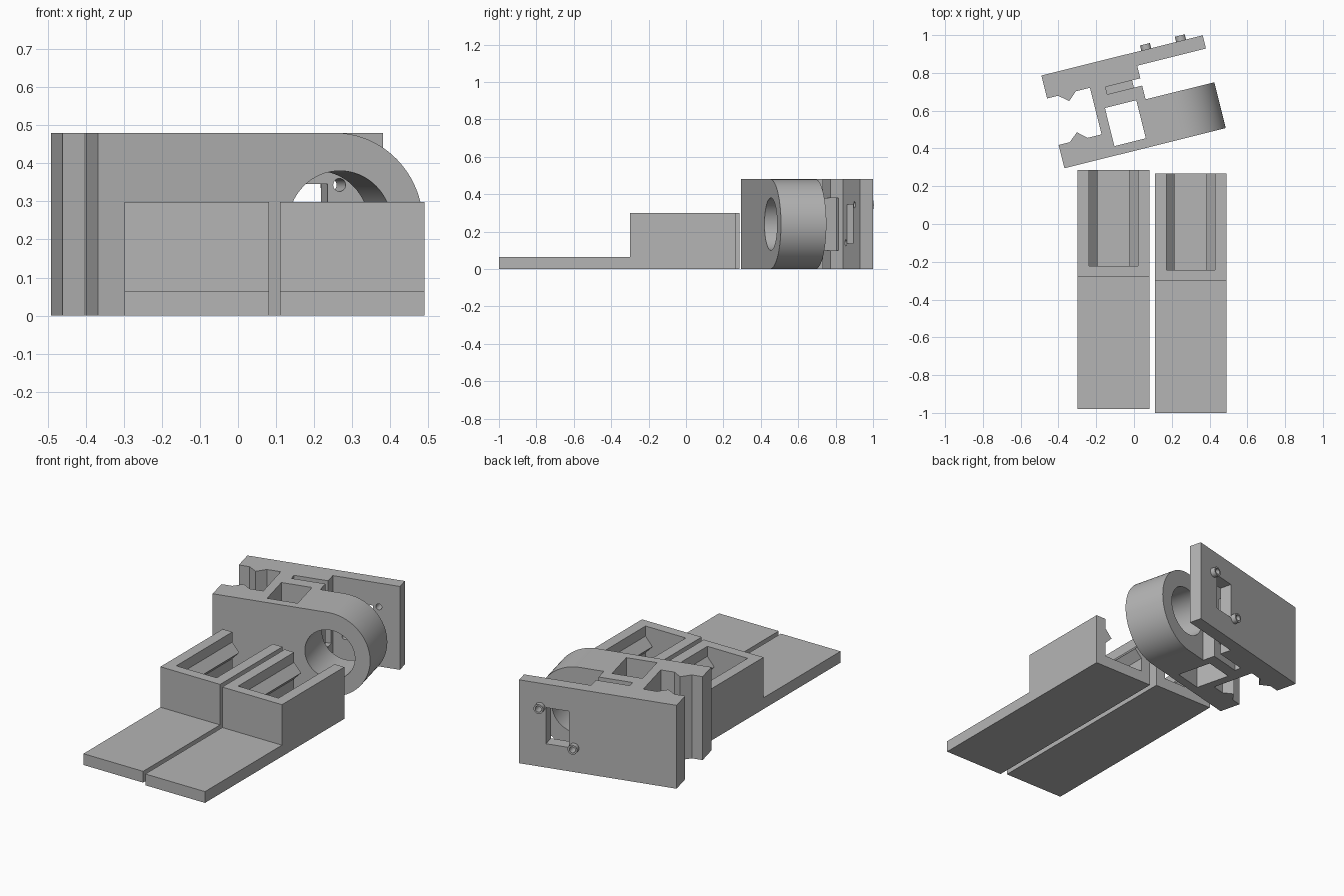
import bpy, bmesh, math
from mathutils import Matrix

if "Cube" in bpy.data.objects:
    bpy.data.objects.remove(bpy.data.objects["Cube"])

grey = bpy.data.materials.new("plain grey")
grey.diffuse_color = (0.46, 0.46, 0.46, 1)
grey.use_nodes = True
grey.node_tree.nodes["Principled BSDF"].inputs["Base Color"].default_value = grey.diffuse_color


def prism(name, pts, lo, hi, axis="z"):
    """Extrude a flat profile along z (profile is x,y) or along y (profile is x,z)."""
    bm = bmesh.new()
    place = (lambda a, b, t: (a, b, t)) if axis == "z" else (lambda a, b, t: (a, t, b))
    bottom = [bm.verts.new(place(a, b, lo)) for a, b in pts]
    top = [bm.verts.new(place(a, b, hi)) for a, b in pts]
    bm.faces.new(bottom)
    bm.faces.new(top)
    n = len(pts)
    for i in range(n):
        j = (i + 1) % n
        bm.faces.new((bottom[i], bottom[j], top[j], top[i]))
    bmesh.ops.recalc_face_normals(bm, faces=bm.faces)
    mesh = bpy.data.meshes.new(name)
    bm.to_mesh(mesh)
    bm.free()
    mesh.materials.append(grey)
    obj = bpy.data.objects.new(name, mesh)
    bpy.context.collection.objects.link(obj)
    return obj


def rect(a0, b0, a1, b1):
    return [(a0, b0), (a1, b0), (a1, b1), (a0, b1)]


def circle(a, b, r, n=48):
    return [(a + r * math.cos(2 * math.pi * i / n), b + r * math.sin(2 * math.pi * i / n))
            for i in range(n)]


def cut(obj, *cutters):
    """Subtract each cutter, bake the result and remove the cutters."""
    for c in cutters:
        mod = obj.modifiers.new("cut", "BOOLEAN")
        mod.operation, mod.solver, mod.object = "DIFFERENCE", "EXACT", c
        c.hide_render = True
    bpy.context.view_layer.update()
    dg = bpy.context.evaluated_depsgraph_get()
    mesh = bpy.data.meshes.new_from_object(obj.evaluated_get(dg))
    obj.modifiers.clear()
    obj.data = mesh
    for c in cutters:
        bpy.data.objects.remove(c)


def smooth(obj):
    bpy.ops.object.select_all(action="DESELECT")
    obj.select_set(True)
    bpy.context.view_layer.objects.active = obj
    bpy.ops.object.shade_smooth_by_angle(angle=math.radians(30))


# Two sliding rail holders: flat tongue plus a block with a notched channel
def holder(name, x, y):
    tongue_side = [(-1.267, 0), (0, 0), (0, 0.298), (-0.567, 0.298), (-0.567, 0.065), (-1.267, 0.065)]
    w = 0.38
    bm_obj = prism(name, rect(x, y - 1.267, x + w, y), 0, 0.298)
    step = prism("step_cutter", rect(x - 0.1, y - 1.4, x + w + 0.1, y - 0.567), 0.065, 0.5)
    left = [(0, 0.065), (0, 0.145), (0.044, 0.19), (0, 0.24), (0, 0.4)]
    a, b = x + 0.061, x + 0.318
    profile = [(a + d, z) for d, z in left] + [(b - d, z) for d, z in reversed(left)]
    channel = prism("channel_cutter", profile, y - 0.51, y + 0.1, "y")
    cut(bm_obj, step, channel)


holder("left_holder", -0.298, 0.287)
holder("right_holder", 0.11, 0.267)

# Clamp bracket, built square and then turned
H, MID = 0.48, 0.24
outline = [(0, 0), (0.88, 0), (0.88, 0.25), (0.505, 0.25), (0.505, 0.434), (0.88, 0.434),
           (0.88, 0.506), (0, 0.506)]
jaw = [(0, 0.127), (0.06, 0.127), (0.11, 0.169), (0.157, 0.127), (0.234, 0.127)]
outline += [(u, 0.508 - v) for u, v in jaw] + list(reversed(jaw))
bracket = prism("clamp_bracket", outline, 0, H)

# Rounded end of the pivot lug
arc = [(0.64 + MID * math.sin(math.pi * i / 48), MID + MID * math.cos(math.pi * i / 48))
       for i in range(49)]
corner = prism("corner_cutter", arc + [(0.64, -0.1), (1, -0.1), (1, 0.6), (0.64, 0.6)],
               -0.1, 0.34, "y")
# Pivot bore, core opening, strap slots and side recess
bore = prism("bore_cutter", circle(0.655, MID, 0.14, 64), -0.1, 0.34, "y")
core = prism("core_cutter", rect(0.285, 0.05, 0.456, 0.258), -0.1, 0.6)
slot_top = prism("slot_cutter", rect(0.315, 0.325, 0.6, 0.365), 0.38, 0.6)
slot_low = prism("slot_cutter", rect(0.315, 0.325, 0.6, 0.365), -0.1, 0.10)
recess = prism("recess_cutter", rect(0.46, 0.325, 0.6, 0.41), 0.1, 0.38)
# Window and screw holes in the back plate
window = prism("window_cutter", rect(0.60, 0.137, 0.73, 0.345), 0.40, 0.6, "y")
screws = [(0.572, 0.14), (0.762, 0.343)]
holes = [prism("hole_cutter", circle(u, z, 0.017, 24), 0.40, 0.6, "y") for u, z in screws]
cut(bracket, corner, bore, core, slot_top, slot_low, recess, window, *holes)

# Raised collars around the screw holes
parts = [bracket]
for i, (u, z) in enumerate(screws):
    collar = prism("screw_collar_%d" % (i + 1), circle(u, z, 0.027, 24), 0.506, 0.534, "y")
    cut(collar, prism("hole_cutter", circle(u, z, 0.017, 24), 0.40, 0.6, "y"))
    parts.append(collar)

turn = Matrix.Translation((-0.368, 0.295, 0)) @ Matrix.Rotation(math.radians(14), 4, "Z")
for p in parts:
    p.data.transform(turn)
    smooth(p)
